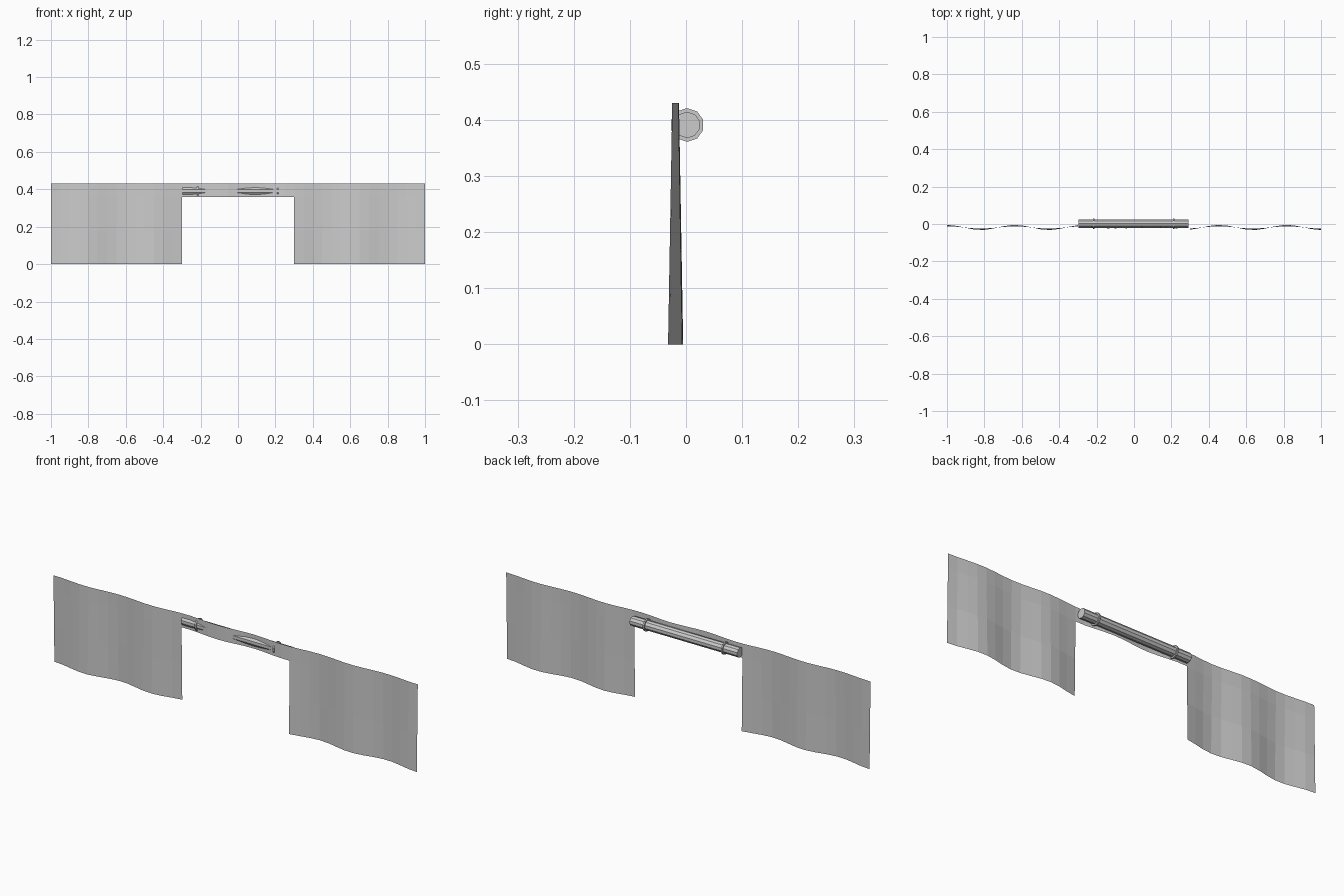
import bpy, bmesh, math

if "Cube" in bpy.data.objects:
    bpy.data.objects.remove(bpy.data.objects["Cube"])

TOP, GAP_Z, GAP_X = 0.43, 0.36, 0.30


def wave_y(x, z):
    # Ripples flare out slightly towards the hem
    amp = 0.006 + (0.0135 - 0.006) * (1 - z / TOP)
    return -0.0185 + amp * math.cos(math.tau * (x + 1) * 5.5 / 2)


def finish(name, bm):
    mesh = bpy.data.meshes.new(name)
    bm.to_mesh(mesh)
    bm.free()
    obj = bpy.data.objects.new(name, mesh)
    bpy.context.collection.objects.link(obj)
    return obj


# Rippled cloth sheet with a rectangular opening below the middle strip
STEPS = 40
xs = [-1 + 2 * i / STEPS for i in range(STEPS + 1)]
zs = [0, GAP_Z / 2, GAP_Z, TOP]
bm = bmesh.new()
grid = [[bm.verts.new((x, wave_y(x, z), z)) for x in xs] for z in zs]
for r in range(len(zs) - 1):
    for c in range(STEPS):
        if zs[r] < GAP_Z and abs((xs[c] + xs[c + 1]) / 2) < GAP_X:
            continue
        bm.faces.new((grid[r][c], grid[r][c + 1], grid[r + 1][c + 1], grid[r + 1][c]))
loose = [v for v in bm.verts if not v.link_faces]
bmesh.ops.delete(bm, geom=loose, context='VERTS')
finish("cloth_sheet", bm)


def rod(name, x0, x1, radius):
    # Ten-sided cylinder along x, with corners at top and bottom
    bpy.ops.mesh.primitive_cylinder_add(
        vertices=10, radius=radius, depth=x1 - x0,
        location=((x0 + x1) / 2, 0.002, 0.391), rotation=(0, math.pi / 2, 0))
    obj = bpy.context.object
    obj.name = name
    # Put a corner on the vertical axis
    obj.data.update()
    bm = bmesh.new()
    bm.from_mesh(obj.data)
    top = max(abs(v.co.x) for v in bm.verts)
    if top < radius * 0.999:
        for v in bm.verts:
            a = math.pi / 10
            x, y = v.co.x, v.co.y
            v.co.x = x * math.cos(a) - y * math.sin(a)
            v.co.y = x * math.sin(a) + y * math.cos(a)
    bm.to_mesh(obj.data)
    bm.free()
    return obj


# Roller behind the middle strip and its two collars
rod("roller", -0.297, 0.291, 0.0235)
for side, x in (("left", -0.216), ("right", 0.212)):
    rod(side + "_collar", x - 0.004, x + 0.004, 0.030)

# Flip roller corners front to back already matches: opening faces -y
